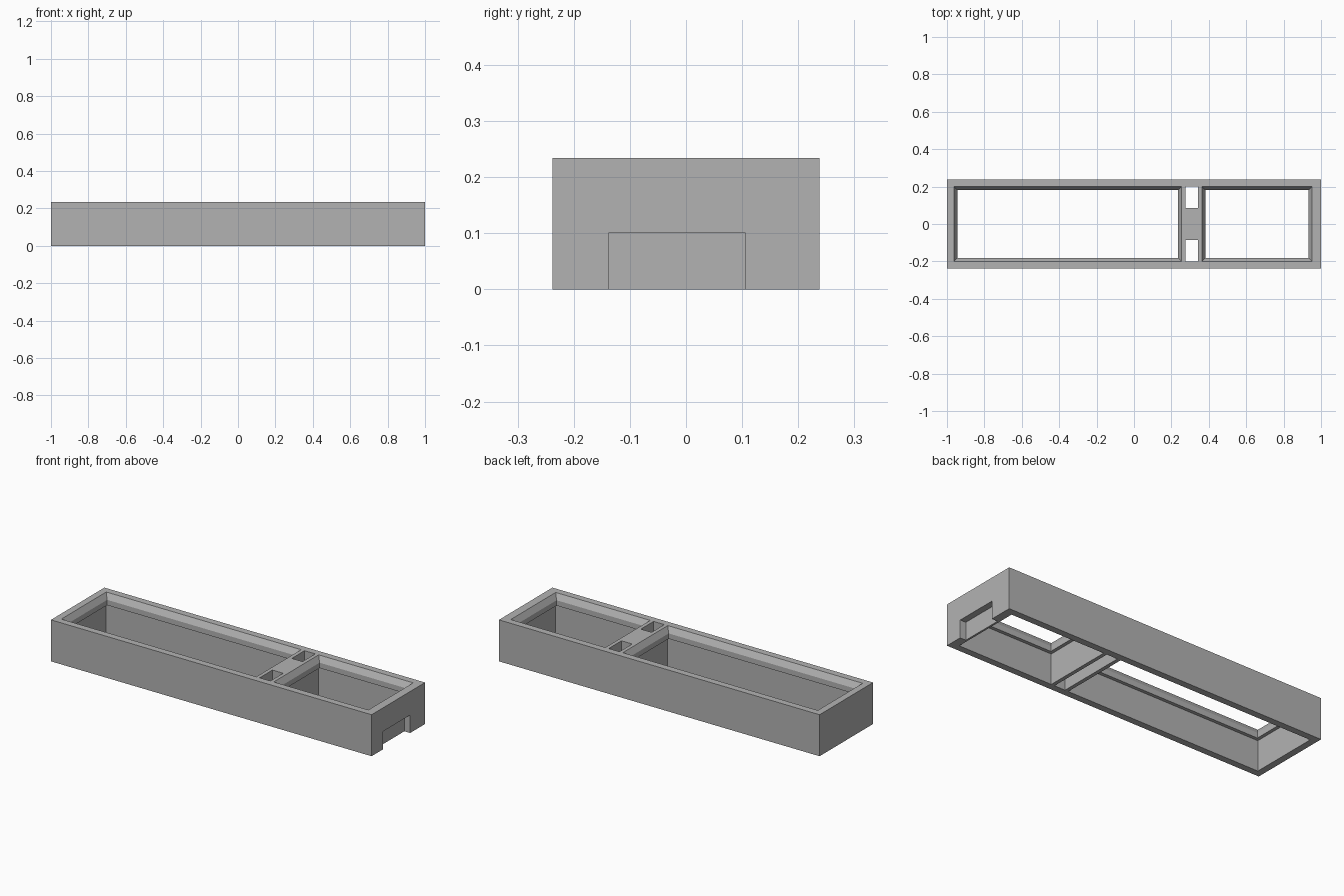
import bpy, bmesh

old = bpy.data.objects.get("Cube")
if old:
    bpy.data.objects.remove(old, do_unlink=True)

HEIGHT = 0.234
HALF_Y = 0.238
INNER_Y = 0.2        # half width of the cavities
LIP = 0.019          # how far the lip stands in
LIP_BASE, LIP_EDGE = 0.172, 0.202
BELOW, ABOVE = -0.1, 0.4

grey = bpy.data.materials.new("light grey")
grey.use_nodes = True
colour = (0.45, 0.45, 0.45, 1)
grey.diffuse_color = colour
grey.node_tree.nodes["Principled BSDF"].inputs["Base Color"].default_value = colour


def stack(name, x0, x1, y0, y1, levels):
    """Closed solid of rectangles stacked by (height, inset)."""
    bm = bmesh.new()
    rings = []
    for z, i in levels:
        corners = ((x0 + i, y0 + i), (x1 - i, y0 + i), (x1 - i, y1 - i), (x0 + i, y1 - i))
        rings.append([bm.verts.new((x, y, z)) for x, y in corners])
    bm.faces.new(rings[0][::-1])
    bm.faces.new(rings[-1])
    for a, b in zip(rings, rings[1:]):
        for k in range(4):
            n = (k + 1) % 4
            bm.faces.new((a[k], a[n], b[n], b[k]))
    bmesh.ops.recalc_face_normals(bm, faces=bm.faces[:])
    mesh = bpy.data.meshes.new(name)
    bm.to_mesh(mesh)
    bm.free()
    mesh.materials.append(grey)
    obj = bpy.data.objects.new(name, mesh)
    bpy.context.collection.objects.link(obj)
    return obj


def box(name, x0, x1, y0, y1, z0, z1):
    return stack(name, x0, x1, y0, y1, [(z0, 0), (z1, 0)])


frame = box("tray_frame", -1, 1, -HALF_Y, HALF_Y, 0, HEIGHT)

# Open bays with a chamfered lip at the top
bay = [(BELOW, 0), (LIP_BASE, 0), (LIP_BASE, LIP), (LIP_EDGE, LIP), (HEIGHT, 0), (ABOVE, 0)]
cutters = [
    stack("long_bay_cutter", -0.962, 0.254, -INNER_Y, INNER_Y, bay),
    stack("short_bay_cutter", 0.363, 0.953, -INNER_Y, INNER_Y, bay),
]

# Gap between the two cross walls, bridged at the top
g0, g1, bridge = 0.275, 0.342, 0.086
cutters.append(box("gap_cutter", g0, g1, -INNER_Y, INNER_Y, BELOW, LIP_BASE))
cutters.append(box("back_slot_cutter", g0, g1, bridge, INNER_Y, LIP_BASE / 2, ABOVE))
cutters.append(box("front_slot_cutter", g0, g1, -INNER_Y, -bridge, LIP_BASE / 2, ABOVE))

# Shallow recess in the end wall
cutters.append(box("end_recess_cutter", 0.964, 1.1, -0.137, 0.105, BELOW, 0.101))

for cutter in cutters:
    cutter.hide_render = True
    mod = frame.modifiers.new(cutter.name, "BOOLEAN")
    mod.operation = "DIFFERENCE"
    mod.solver = "EXACT"
    mod.object = cutter

# Bake the cuts and drop the cutters
bpy.context.view_layer.update()
depsgraph = bpy.context.evaluated_depsgraph_get()
result = bpy.data.meshes.new_from_object(frame.evaluated_get(depsgraph))
frame.modifiers.clear()
frame.data = result
result.name = "tray_frame"
for cutter in cutters:
    bpy.data.objects.remove(cutter, do_unlink=True)
